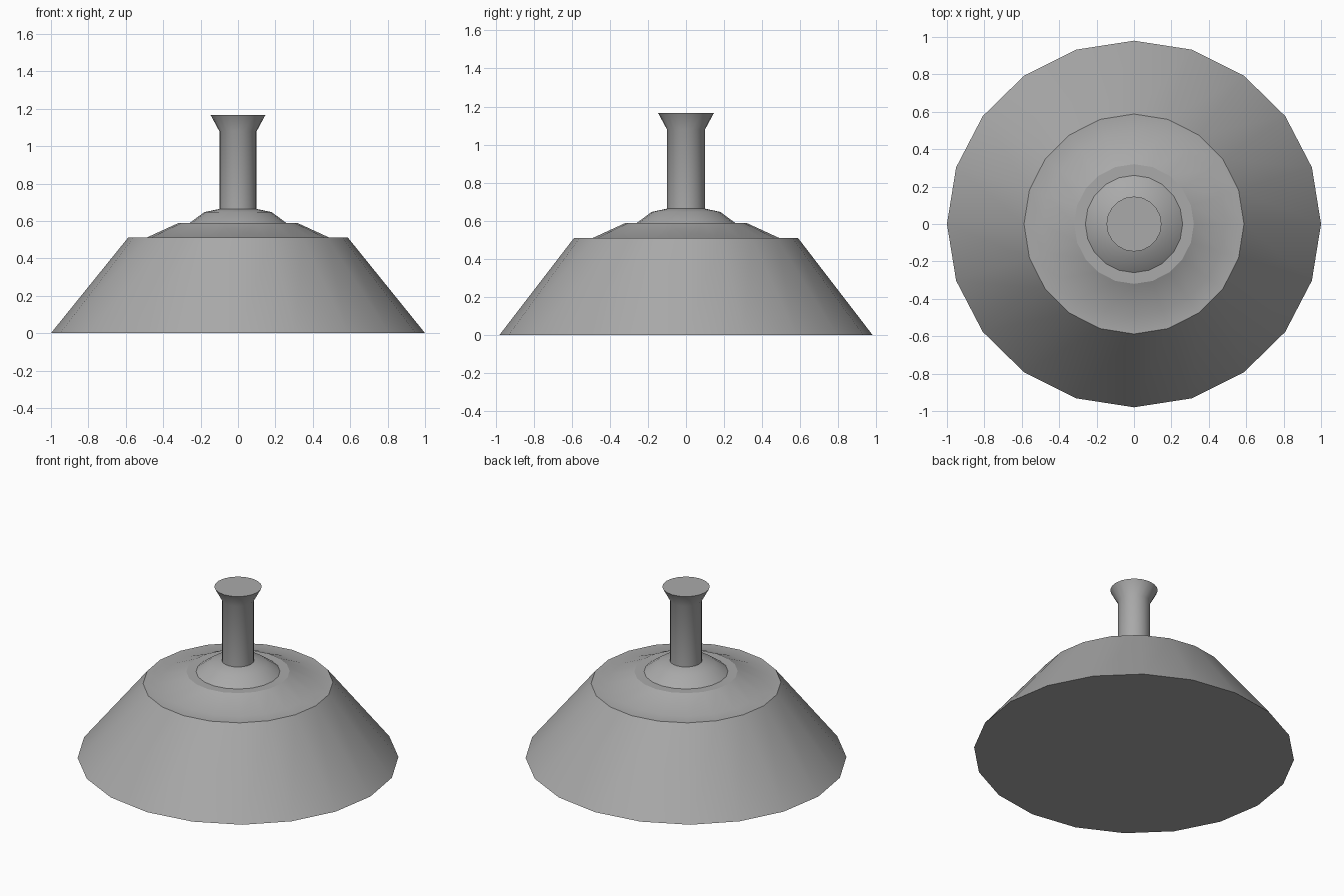
import bpy
import math

SIDES = 20

cube = bpy.data.objects.get("Cube")
if cube:
    bpy.data.objects.remove(cube, do_unlink=True)

grey = bpy.data.materials.new("mid grey")
grey.use_nodes = True
colour = (0.4, 0.4, 0.4, 1.0)
grey.diffuse_color = colour
grey.node_tree.nodes["Principled BSDF"].inputs["Base Color"].default_value = colour


def lathe(name, profile, cap_bottom=False, cap_top=False, flat_bands=()):
    """Spin (radius x, radius y, height) rings around z, listed bottom to top."""
    verts, faces = [], []
    for rx, ry, z in profile:
        for i in range(SIDES):
            a = math.tau * i / SIDES
            verts.append((rx * math.cos(a), ry * math.sin(a), z))
    for band in range(len(profile) - 1):
        low, high = band * SIDES, (band + 1) * SIDES
        for i in range(SIDES):
            j = (i + 1) % SIDES
            faces.append((low + i, low + j, high + j, high + i))
    if cap_bottom:
        faces.append(tuple(reversed(range(SIDES))))
    if cap_top:
        faces.append(tuple(range(len(verts) - SIDES, len(verts))))
    mesh = bpy.data.meshes.new(name)
    mesh.from_pydata(verts, [], faces)
    mesh.materials.append(grey)
    obj = bpy.data.objects.new(name, mesh)
    bpy.context.collection.objects.link(obj)

    # Smooth shading with sharp creases
    bpy.ops.object.select_all(action="DESELECT")
    obj.select_set(True)
    bpy.context.view_layer.objects.active = obj
    bpy.ops.object.shade_smooth_by_angle(angle=math.radians(30))
    for poly in mesh.polygons:
        if poly.index // SIDES in flat_bands:
            poly.use_smooth = False
    return obj


# Wide flared skirt, its shoulder ledge and raised collar
lathe("skirt", [(1.0, 0.98, 0.0), (0.588, 0.588, 0.51), (0.49, 0.49, 0.51),
                (0.32, 0.32, 0.588), (0.26, 0.26, 0.588)],
      cap_bottom=True, flat_bands=(3,))

# Low dome on the collar
lathe("dome", [(0.26, 0.26, 0.588), (0.18, 0.18, 0.647), (0.1, 0.1, 0.664)])

# Upright stem with a flared, closed top
lathe("stem", [(0.1, 0.1, 0.664), (0.1, 0.1, 1.08), (0.147, 0.147, 1.167)],
      cap_top=True)
